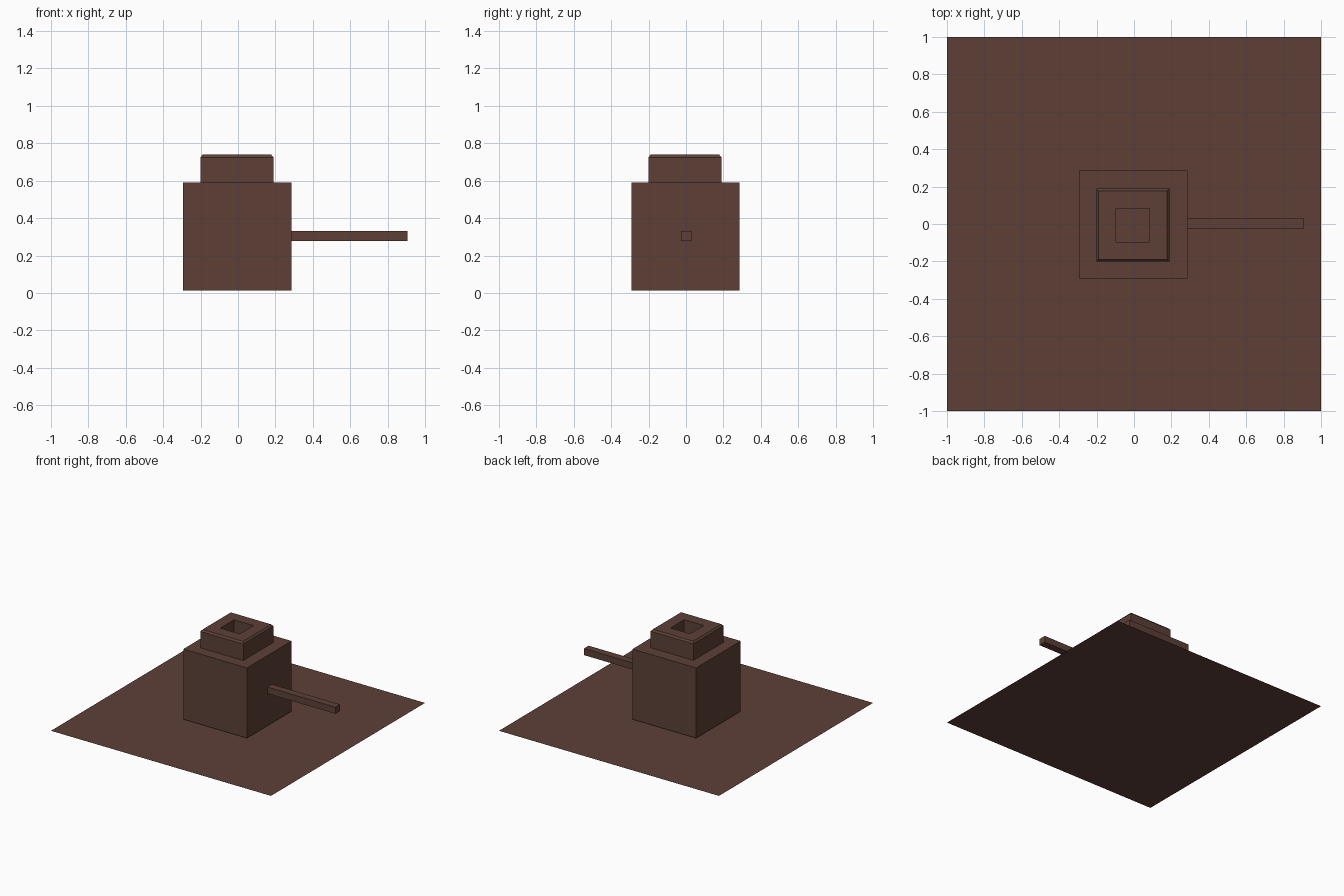
import bpy, bmesh
from mathutils import Vector

if "Cube" in bpy.data.objects:
    bpy.data.objects.remove(bpy.data.objects["Cube"])

brown = bpy.data.materials.new("dark brown")
brown.diffuse_color = (0.109, 0.051, 0.038, 1)
brown.use_nodes = True
brown.node_tree.nodes["Principled BSDF"].inputs["Base Color"].default_value = brown.diffuse_color


def finish(name, bm):
    mesh = bpy.data.meshes.new(name)
    bm.to_mesh(mesh)
    bm.free()
    mesh.materials.append(brown)
    obj = bpy.data.objects.new(name, mesh)
    bpy.context.collection.objects.link(obj)
    return obj


def box(name, lo, hi):
    bm = bmesh.new()
    bmesh.ops.create_cube(bm, size=1)
    lo, hi = Vector(lo), Vector(hi)
    for v in bm.verts:
        v.co = [(lo[i] + hi[i]) / 2 + v.co[i] * (hi[i] - lo[i]) for i in range(3)]
    return finish(name, bm)


def square_lathe(name, cx, cy, profile):
    """Stack square rings of (half width, height), capping both ends."""
    bm = bmesh.new()
    rings = [[bm.verts.new((cx + sx * r, cy + sy * r, z))
              for sx, sy in ((-1, -1), (1, -1), (1, 1), (-1, 1))] for r, z in profile]
    for a, b in zip(rings, rings[1:]):
        for i in range(4):
            j = (i + 1) % 4
            bm.faces.new((a[i], a[j], b[j], b[i]))
    bm.faces.new(rings[0][::-1])
    bm.faces.new(rings[-1])
    return finish(name, bm)


# Flat base sheet
bm = bmesh.new()
bmesh.ops.create_grid(bm, x_segments=1, y_segments=1, size=1)
finish("base_sheet", bm)

# Main block and side bar
box("body", (-0.293, -0.292, 0.013), (0.286, 0.287, 0.59))
box("side_bar", (0.286, -0.028, 0.278), (0.905, 0.033, 0.332))

# Upper collar with chamfered rim and square recess
square_lathe("collar", -0.006, -0.006,
             [(0.195, 0.59), (0.195, 0.725), (0.183, 0.74), (0.089, 0.74), (0.089, 0.60)])
